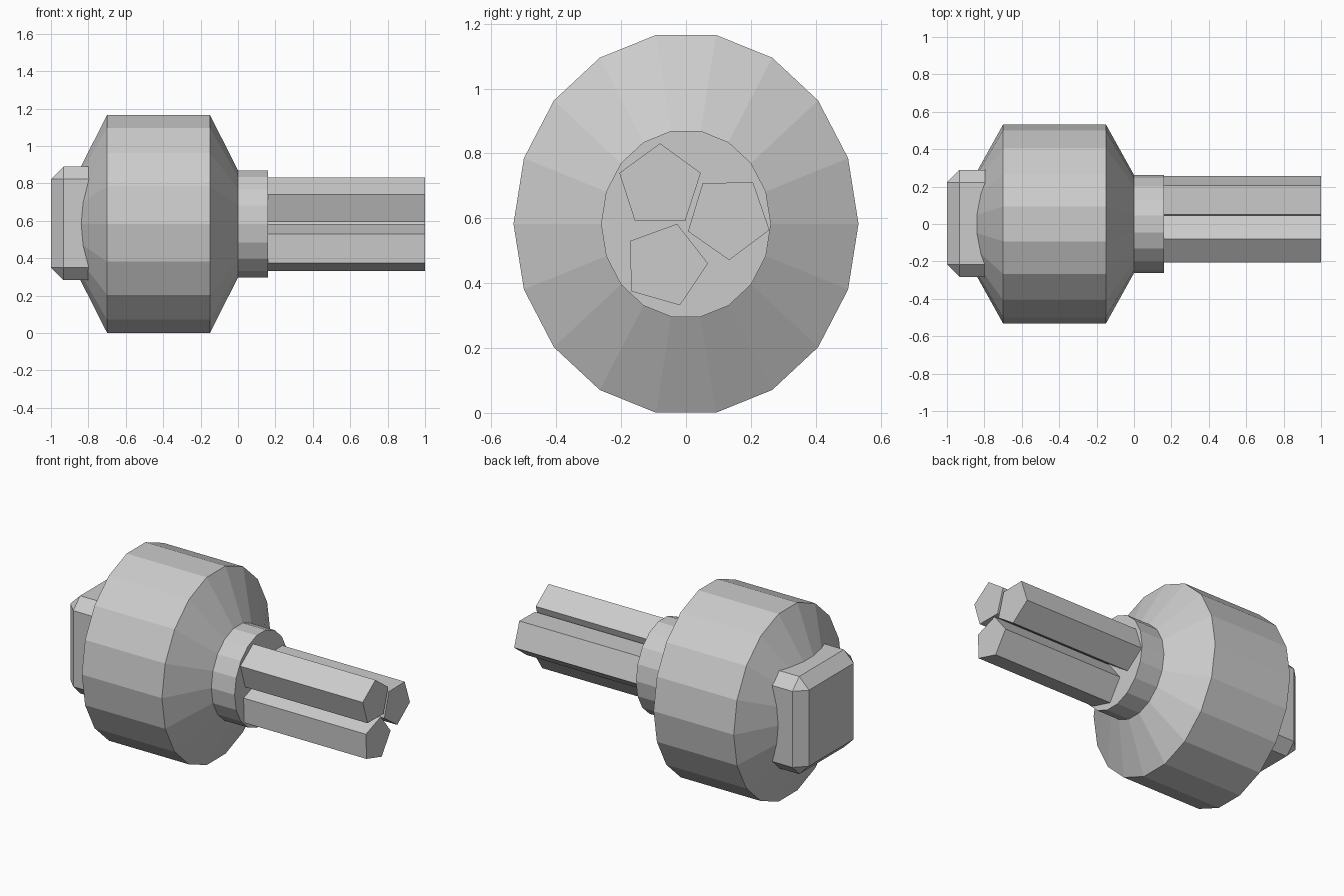
import bpy, bmesh
from math import cos, sin, radians, tau

if "Cube" in bpy.data.objects:
    bpy.data.objects.remove(bpy.data.objects["Cube"])

CZ = 0.583  # height of the main axis


def finish(name, bm):
    bmesh.ops.recalc_face_normals(bm, faces=bm.faces[:])
    mesh = bpy.data.meshes.new(name)
    bm.to_mesh(mesh)
    bm.free()
    ob = bpy.data.objects.new(name, mesh)
    bpy.context.collection.objects.link(ob)
    return ob


def loft_x(name, rings, sides, cy=0.0, cz=CZ, phase=0.0):
    """Capped solid along x; rings are (x, y radius, z radius)."""
    bm = bmesh.new()
    loops = []
    for x, ry, rz in rings:
        angles = [phase + tau * k / sides for k in range(sides)]
        loops.append([bm.verts.new((x, cy + ry * cos(a), cz + rz * sin(a))) for a in angles])
    for a, b in zip(loops, loops[1:]):
        for k in range(sides):
            j = (k + 1) % sides
            bm.faces.new((a[k], a[j], b[j], b[k]))
    bm.faces.new(loops[0])
    bm.faces.new(loops[-1])
    return finish(name, bm)


# Oval drum with tapered ends and a collar
loft_x("drum_body", [(-0.85, 0.262, 0.291), (-0.70, 0.532, 0.5915),
                     (-0.15, 0.532, 0.5915), (0.0, 0.262, 0.291),
                     (0.16, 0.262, 0.291)], 18)

# Three five-sided rods: centre y, centre z, twist
for i, (y, z, twist) in enumerate([(-0.08, 0.699, 18), (0.131, 0.603, -17), (-0.064, 0.456, 2)]):
    loft_x(f"rod_{i + 1}", [(0.16, 0.132, 0.132), (1.0, 0.132, 0.132)], 5, y, z, radians(twist))

# Chamfered block on the back end, sunk into the drum
bm = bmesh.new()
bmesh.ops.create_cube(bm, size=1)
bmesh.ops.scale(bm, vec=(0.40, 0.572, 0.606), verts=bm.verts)
bmesh.ops.translate(bm, vec=(-0.80, 0.003, 0.586), verts=bm.verts)
bmesh.ops.bevel(bm, geom=bm.edges[:], offset=0.067, offset_type='OFFSET',
                segments=1, profile=0.5, affect='EDGES')
finish("back_block", bm)
